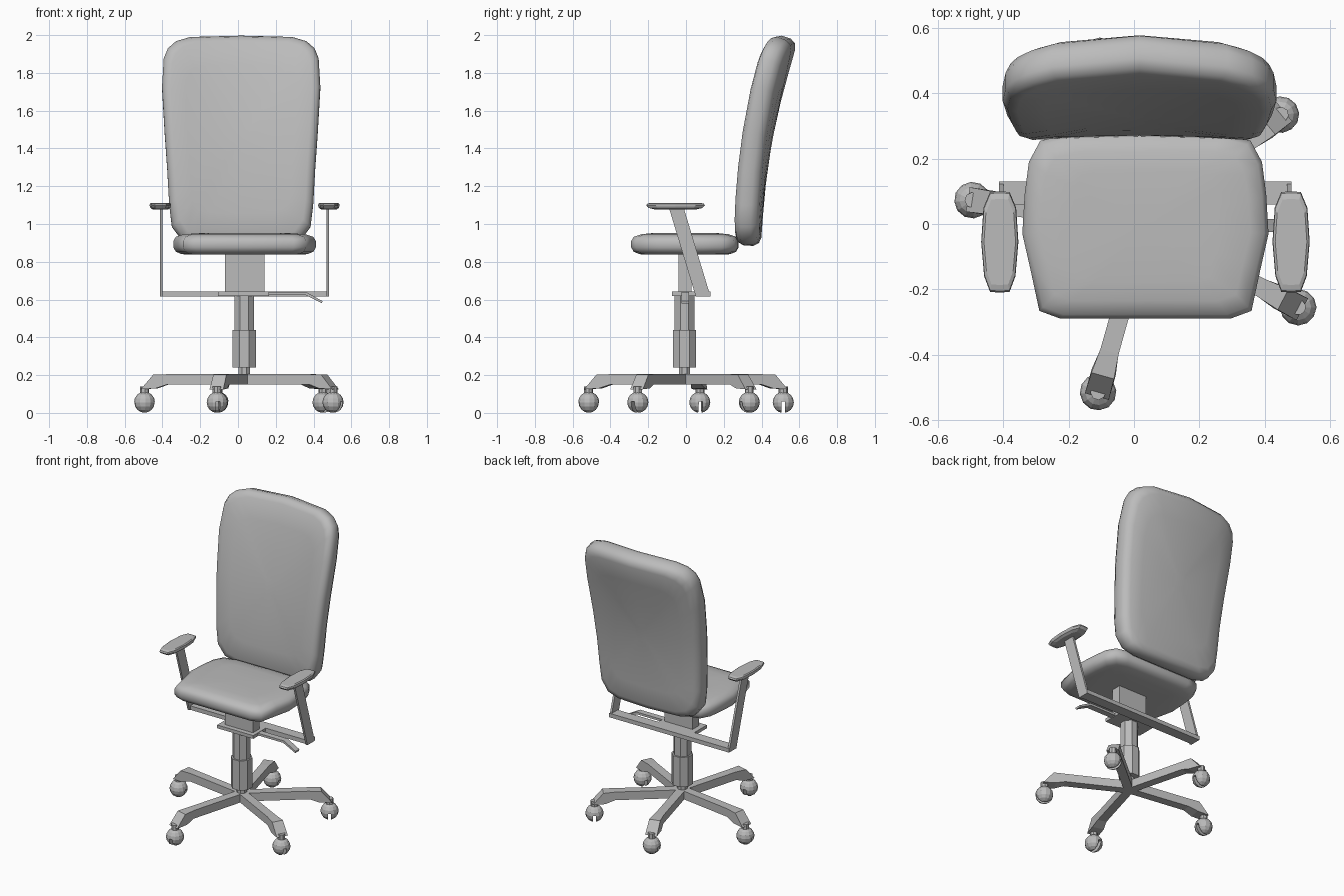
import bpy, bmesh, math
from mathutils import Vector, Matrix

if "Cube" in bpy.data.objects:
    bpy.data.objects.remove(bpy.data.objects["Cube"])

CX, CY = 0.033, -0.008          # axis of the chair column

grey = bpy.data.materials.new("dark_grey")
grey.diffuse_color = (.5, .5, .5, 1)
grey.use_nodes = True
grey.node_tree.nodes["Principled BSDF"].inputs["Base Color"].default_value = grey.diffuse_color


def finish(name, bm, smooth=False):
    bmesh.ops.recalc_face_normals(bm, faces=bm.faces)
    me = bpy.data.meshes.new(name)
    bm.to_mesh(me)
    bm.free()
    me.materials.append(grey)
    ob = bpy.data.objects.new(name, me)
    bpy.context.collection.objects.link(ob)
    if smooth:
        for p in me.polygons:
            p.use_smooth = True
    return ob


def loft(name, rings, smooth=False):
    """Skin a list of equal-length closed rings and cap both ends."""
    bm = bmesh.new()
    vr = [[bm.verts.new(p) for p in r] for r in rings]
    n = len(vr[0])
    for a, b in zip(vr, vr[1:]):
        for i in range(n):
            j = (i + 1) % n
            bm.faces.new((a[i], a[j], b[j], b[i]))
    bm.faces.new(vr[0])
    bm.faces.new(vr[-1])
    return finish(name, bm, smooth)


def box(name, x, y, z):
    return loft(name, [[(a, b, c) for a, b in ((x[0], y[0]), (x[1], y[0]), (x[1], y[1]), (x[0], y[1]))]
                       for c in z])


def column(name, r, z, n=8):
    ang = [2 * math.pi * (i + 0.5) / n for i in range(n)]
    return loft(name, [[(CX + r * math.cos(a), CY + r * math.sin(a), c) for a in ang] for c in z])


def cushion(name, half, vc, layers, place, smooth=True):
    """Mirror a half outline, inset it per layer (scale, inset, depth), place in space."""
    outline = half + [(-u, v) for u, v in reversed(half) if u > 0]
    hu = max(u for u, v in outline)
    hv = max(abs(v - vc) for u, v in outline)
    rings = []
    for s, d, t in layers:
        rings.append([place(u * s * (1 - d / hu), vc + (v - vc) * s * (1 - d / hv), t)
                      for u, v in outline])
    return loft(name, rings, smooth)


# seat cushion
seat_half = [(0, -.29), (.26, -.29), (.325, -.266), (.352, -.14), (.377, -.03),
             (.37, .09), (.357, .19), (.322, .255), (.24, .275), (0, .278)]
cushion("seat", seat_half, -.006,
        [(.1, 0, .838), (.6, 0, .838), (1, .045, .84), (1, .013, .853), (1, 0, .876),
         (1, 0, .91), (1, .013, .932), (1, .055, .946), (.6, 0, .952), (.1, 0, .953)],
        lambda u, v, t: (.035 + u, v, t))


# curved backrest
def back_place(u, v, t):
    s = v - .9
    c = .333 + .023 * s + .146 * s * s
    n = Vector((1, -(.023 + .292 * s))).normalized()      # normal in the y-z plane
    k = .12 + .2 * max(s, 0)
    return (.017 + u, c + t * n.x - k * u * u, v + t * n.y)


back_half = [(0, .885), (.23, .89), (.315, .915), (.367, .985), (.381, 1.1), (.391, 1.28), (.405, 1.48),
             (.419, 1.72), (.41, 1.87), (.388, 1.923), (.345, 1.96), (.27, 1.982), (0, 1.989)]
side = [(.1, 0, .068), (.4, 0, .068), (.7, 0, .068), (1, .045, .065), (1, .015, .053), (1, 0, .025)]
cushion("backrest", back_half, 1.44,
        [(s, d, -t) for s, d, t in side] + side[::-1], back_place)

# gas column, mechanism block and plate
column("column_stub", .032, (.15, .26))
column("column_sleeve", .067, (.24, .44))
column("column_upper", .056, (.43, .63))
box("mechanism_block", (-.07, .14), (-.04, .03), (.63, .85))
box("mechanism_plate", (-.105, .165), (-.073, .062), (.62, .642))

# tilt lever: flat, then bent downwards
lever = [(.14, .64), (.36, .64), (.447, .592), (.445, .58), (.355, .625), (.14, .625)]
loft("lever", [[(x, y, z) for x, z in lever] for y in (-.024, .016)])

# arm frame and arm pads
box("arm_crossbar", (-.413, .483), (.06, .13), (.615, .642))
pad_half = [(0, -.21), (.03, -.208), (.048, -.16), (.057, -.055), (.05, .05), (.03, .098), (0, .1)]
for label, sg in (("left", -1), ("right", 1)):
    ax = .035 + sg * .446
    post = [(.052, .615), (.13, .615), (-.012, 1.085), (-.09, 1.085)]
    loft(label + "_arm_post", [[(x, y, z) for y, z in post]
                               for x in (.035 + sg * .434, .035 + sg * .448)])
    cushion(label + "_arm_pad", pad_half, -.055,
            [(.68, 0, 1.076), (.92, 0, 1.085), (1, 0, 1.098), (.97, 0, 1.107), (.85, 0, 1.112)],
            lambda u, v, t: (ax + u, v, t), smooth=False)

# five-star base: (end x, end y, wheel axis angle in degrees)
ends = [(.45, .335, 35), (-.105, .515, 90), (-.495, .073, 95), (-.11, -.515, 5), (.503, -.255, 60)]
prof = [(-.13, .205), (-.052, .202), (.014, .125), (-.065, .13), (-.125, .15)]


def add_ball_piece(bm, cuts):
    """Add a ball to bm, cut flat by each plane (point, outward normal)."""
    part = bmesh.new()
    bmesh.ops.create_uvsphere(part, u_segments=12, v_segments=8, radius=.056)
    for co, no in cuts:
        res = bmesh.ops.bisect_plane(part, geom=part.verts[:] + part.edges[:] + part.faces[:],
                                     plane_co=co, plane_no=no, clear_outer=True)
        rim = [e for e in res['geom_cut'] if isinstance(e, bmesh.types.BMEdge)]
        bmesh.ops.contextual_create(part, geom=rim)
    tmp = bpy.data.meshes.new("tmp")
    part.to_mesh(tmp)
    part.free()
    bm.from_mesh(tmp)
    bpy.data.meshes.remove(tmp)


def caster(name, x, y, ang):
    """Ball caster: two half-ball wheels with a gap that the hood closes at the top."""
    bm = bmesh.new()
    for sg in (-1, 1):
        add_ball_piece(bm, [((sg * .01, 0, 0), (-sg, 0, 0))])
    add_ball_piece(bm, [((.01, 0, 0), (1, 0, 0)), ((-.01, 0, 0), (-1, 0, 0)), ((0, 0, .003), (0, 0, -1))])
    stem = bmesh.ops.create_cone(bm, cap_ends=True, segments=8, radius1=.024, radius2=.024, depth=.05)['verts']
    bmesh.ops.translate(bm, vec=(0, 0, .06), verts=stem)
    bm.transform(Matrix.Translation((x, y, .056)) @ Matrix.Rotation(math.radians(ang), 4, 'Z'))
    finish(name, bm)


for i, (ex, ey, ang) in enumerate(ends, 1):
    d = Vector((ex - CX, ey - CY))
    r = d.length
    d.normalize()
    side_v = Vector((-d.y, d.x))
    arm = [(0, .205)] + [(r + a, z) for a, z in prof] + [(0, .15)]
    wid = [.028, .029, .036, .038, .038, .029, .028]
    loft(f"base_arm_{i}", [[(CX + a * d.x + s * w * side_v.x, CY + a * d.y + s * w * side_v.y, z)
                            for (a, z), w in zip(arm, wid)] for s in (-1, 1)])
    caster(f"caster_{i}", ex, ey, ang)
